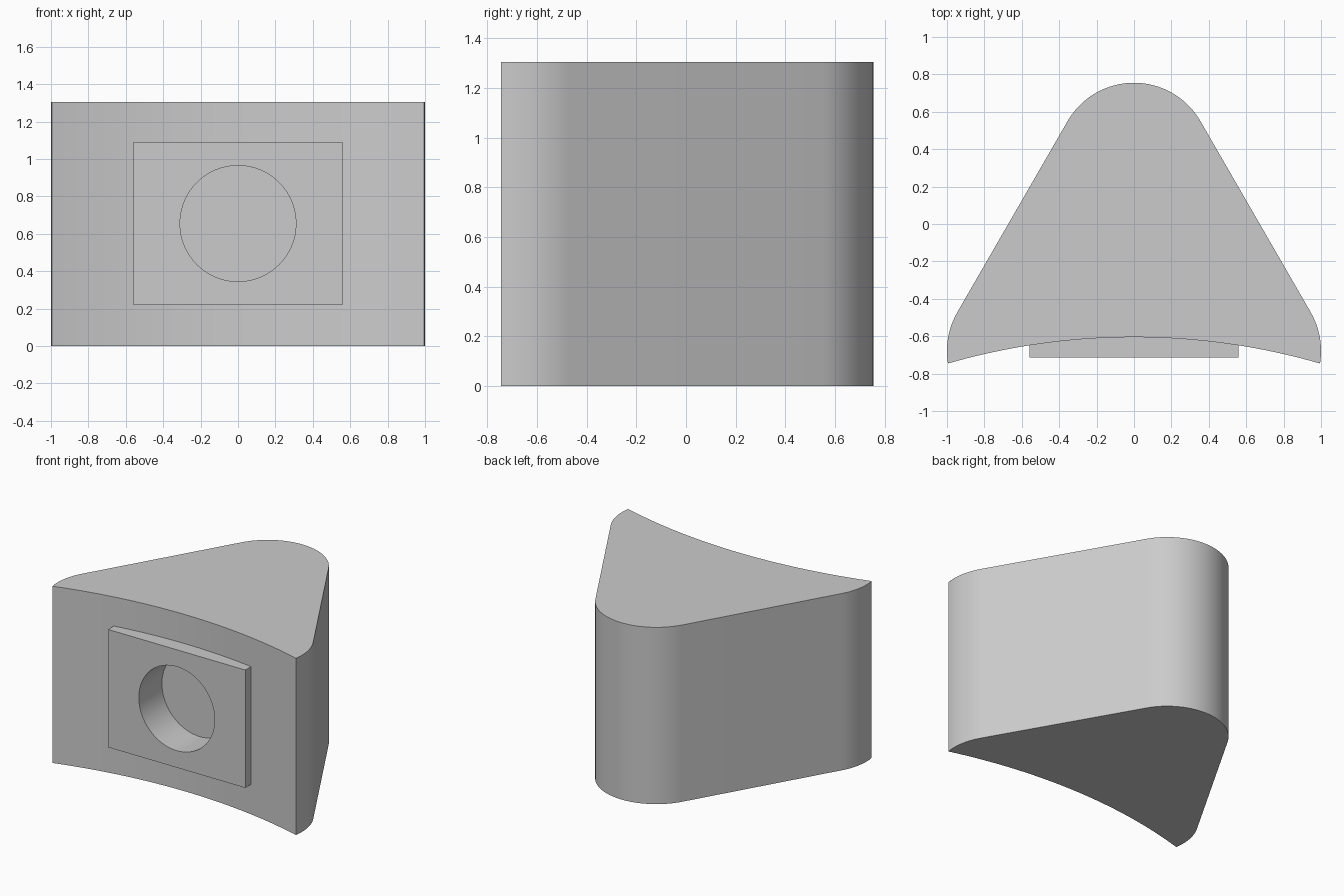
import bpy, bmesh
from math import sin, cos, asin, radians, pi
from mathutils import Matrix

HEIGHT = 1.305
MID_Z = 0.655

default = bpy.data.objects.get("Cube")
if default:
    bpy.data.objects.remove(default, do_unlink=True)

grey = bpy.data.materials.new("light grey")
grey.use_nodes = True
colour = (0.6, 0.6, 0.6, 1)
grey.diffuse_color = colour
grey.node_tree.nodes["Principled BSDF"].inputs["Base Color"].default_value = colour


def arc(cx, cy, r, start, end, steps):
    """Points along an arc, angles in degrees."""
    angles = [radians(start + (end - start) * i / steps) for i in range(steps + 1)]
    return [(cx + r * cos(a), cy + r * sin(a)) for a in angles]


def make_object(name, bm):
    bmesh.ops.recalc_face_normals(bm, faces=bm.faces)
    mesh = bpy.data.meshes.new(name)
    bm.to_mesh(mesh)
    bm.free()
    mesh.materials.append(grey)
    obj = bpy.data.objects.new(name, mesh)
    bpy.context.collection.objects.link(obj)
    return obj


def combine(target, tool, operation):
    """Apply a boolean and remove the helper."""
    mod = target.modifiers.new(operation.lower(), "BOOLEAN")
    mod.object = tool
    mod.operation = operation
    mod.solver = "EXACT"
    bpy.context.view_layer.objects.active = target
    bpy.ops.object.modifier_apply(modifier=mod.name)
    bpy.data.objects.remove(tool, do_unlink=True)


# Block: rounded triangle outline with a concave front
corner_r, corner_x, corner_y = 0.42, 0.58, -0.68
right_corner = arc(corner_x, corner_y, corner_r, -9, 30, 14)
left_corner = [(-x, y) for x, y in reversed(right_corner)]
nose = arc(0, 0.345, 0.41, 30, 150, 40)
end_x, end_y = right_corner[0]
front_r = 3.59
half = 90 - asin(end_x / front_r) * 180 / pi
front_cy = end_y - front_r * sin(radians(half))
front = arc(0, front_cy, front_r, 180 - half, half, 40)[1:-1]

bm = bmesh.new()
base = bm.faces.new([bm.verts.new((x, y, 0)) for x, y in right_corner + nose + left_corner + front])
top = bmesh.ops.extrude_face_region(bm, geom=[base])["geom"]
bmesh.ops.translate(bm, vec=(0, 0, HEIGHT), verts=[v for v in top if isinstance(v, bmesh.types.BMVert)])
block = make_object("wedge_block", bm)

# Raised rectangular plate, sunk into the concave front
bm = bmesh.new()
bmesh.ops.create_cube(bm, size=1, matrix=Matrix.Translation((0, -0.64, MID_Z)) @ Matrix.Diagonal((1.12, 0.15, 0.87, 1)))
combine(block, make_object("front_plate", bm), "UNION")

# Blind round hole through the plate
bm = bmesh.new()
bmesh.ops.create_cone(bm, cap_ends=True, segments=64, radius1=0.31, radius2=0.31, depth=0.555,
                      matrix=Matrix.Translation((0, -0.7225, MID_Z)) @ Matrix.Rotation(pi / 2, 4, "X"))
combine(block, make_object("hole_cutter", bm), "DIFFERENCE")

# Smooth the curved walls, keep the rims sharp
bpy.ops.object.select_all(action="DESELECT")
block.select_set(True)
bpy.context.view_layer.objects.active = block
bpy.ops.object.shade_smooth_by_angle(angle=radians(25))
